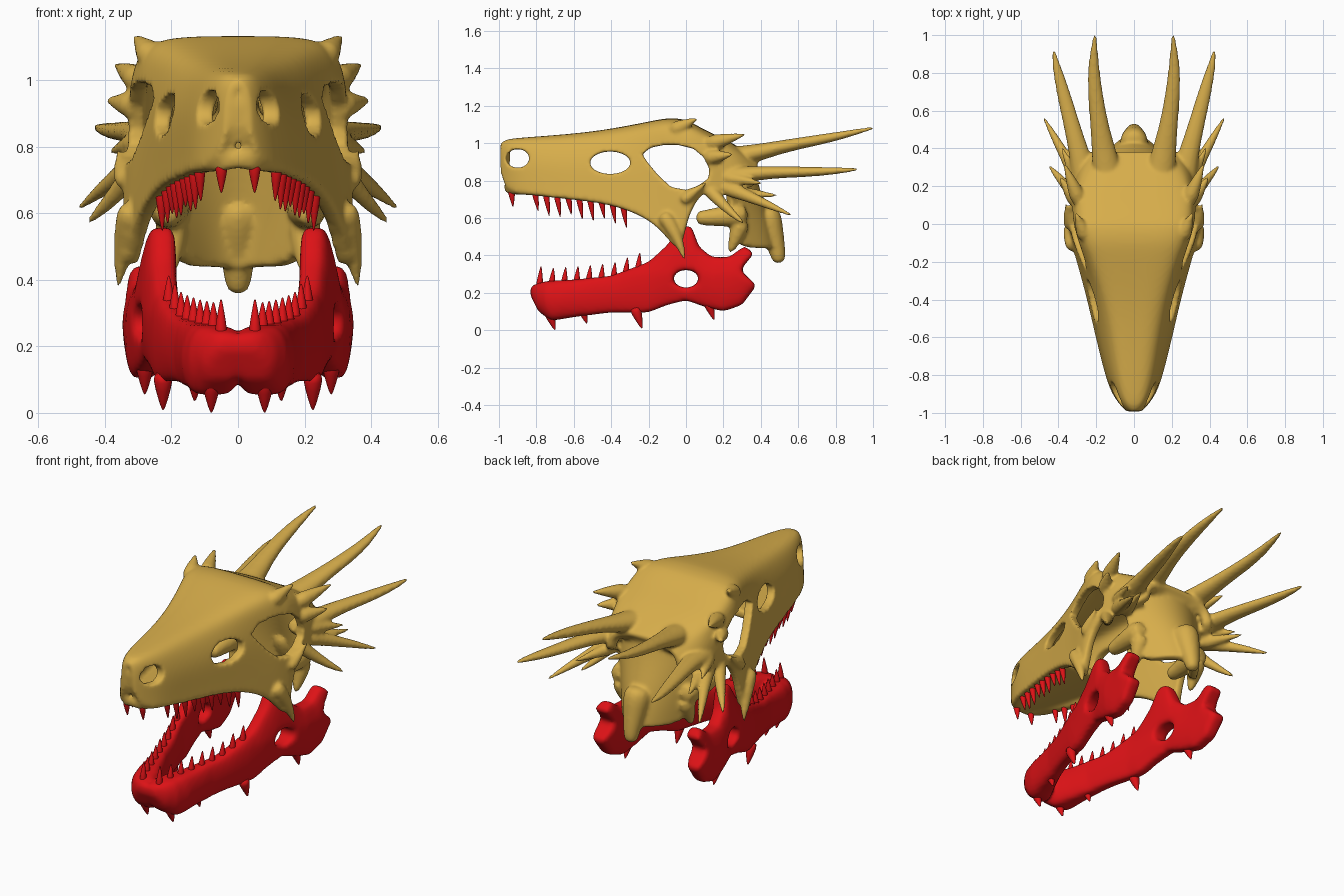
import bpy, bmesh, math
from mathutils import Vector

if "Cube" in bpy.data.objects:
    bpy.data.objects.remove(bpy.data.objects["Cube"])


def material(name, col):
    m = bpy.data.materials.new(name)
    m.diffuse_color = (*col, 1)
    m.use_nodes = True
    m.node_tree.nodes["Principled BSDF"].inputs["Base Color"].default_value = m.diffuse_color
    return m


BONE = material("bone", (0.68, 0.42, 0.07))
RED = material("red", (0.72, 0.006, 0.008))


def lerp(table, y):
    """Interpolate rows (y, a, b, ...) at y."""
    if y <= table[0][0]:
        return table[0][1:]
    for p, q in zip(table, table[1:]):
        if y <= q[0]:
            t = (y - p[0]) / (q[0] - p[0])
            return [a + (b - a) * t for a, b in zip(p[1:], q[1:])]
    return table[-1][1:]


def add_object(name, bm, mat):
    me = bpy.data.meshes.new(name)
    bm.to_mesh(me)
    bm.free()
    me.materials.append(mat)
    for p in me.polygons:
        p.use_smooth = True
    ob = bpy.data.objects.new(name, me)
    bpy.context.collection.objects.link(ob)
    return ob


def mod(ob, kind, **props):
    m = ob.modifiers.new(kind.title(), kind)
    for k, v in props.items():
        setattr(m, k, v)
    return m


def bake(ob, *parts):
    """Apply the modifier stack, absorbing the evaluated meshes of other parts."""
    dg = bpy.context.evaluated_depsgraph_get()
    bm = bmesh.new()
    for o in (ob, *parts):
        me = bpy.data.meshes.new_from_object(o.evaluated_get(dg))
        bm.from_mesh(me)
        bpy.data.meshes.remove(me)
    ob.modifiers.clear()
    bm.to_mesh(ob.data)
    bm.free()
    for p in ob.data.polygons:
        p.use_smooth = True
        p.material_index = 0
    for o in parts:
        bpy.data.objects.remove(o)


def sheet(bm, rows):
    vs = [[bm.verts.new(p) for p in r] for r in rows]
    for a, b in zip(vs, vs[1:]):
        for i in range(len(a) - 1):
            bm.faces.new((a[i], a[i + 1], b[i + 1], b[i]))


def prism(name, outlines, x0, x1, mat):
    """Extrude (y, z) outlines along x."""
    bm = bmesh.new()
    for pts in outlines:
        a = [bm.verts.new((x0, y, z)) for y, z in pts]
        b = [bm.verts.new((x1, y, z)) for y, z in pts]
        bm.faces.new(a)
        bm.faces.new(b[::-1])
        for i in range(len(a)):
            j = (i + 1) % len(a)
            bm.faces.new((a[j], a[i], b[i], b[j]))
    bmesh.ops.recalc_face_normals(bm, faces=bm.faces)
    return add_object(name, bm, mat)


def ellipse(y, z, ry, rz, n=28):
    return [(y + ry * math.cos(2 * math.pi * i / n), z + rz * math.sin(2 * math.pi * i / n)) for i in range(n)]


def spikes(name, paths, mat, n=8, wide=1.0, mirror=True, sub=1):
    """Tapered tubes through points (x, y, z, radius)."""
    bm = bmesh.new()
    for path in paths:
        pts = [Vector(p[:3]) for p in path]
        rings = []
        for i, p in enumerate(pts):
            d = pts[min(i + 1, len(pts) - 1)] - pts[max(i - 1, 0)]
            q = d.to_track_quat('Z', 'Y')
            r = path[i][3]
            rings.append([bm.verts.new(p + q @ Vector((wide * r * math.cos(2 * math.pi * k / n),
                                                       r * math.sin(2 * math.pi * k / n), 0))) for k in range(n)])
        for a, b in zip(rings, rings[1:]):
            for k in range(n):
                bm.faces.new((a[k], a[(k + 1) % n], b[(k + 1) % n], b[k]))
        bm.faces.new(rings[0][::-1])
        bm.faces.new(rings[-1])
    ob = add_object(name, bm, mat)
    if mirror:
        mod(ob, 'MIRROR', use_mirror_merge=False)
    mod(ob, 'SUBSURF', levels=sub, render_levels=sub)
    return ob


def thorn(base, tip, r, end=.002):
    b, t = Vector(base), Vector(tip)
    return [(*b, r), (*b.lerp(t, .5), r * .62), (*b.lerp(t, .9), max(end, r * .22)), (*t, end)]


# Cranium shell: y, top z, bottom z, half widths at top / middle / bottom
SK = [(-1.0, .99, .85, .015, .03, .03), (-.97, 1.02, .75, .05, .065, .065),
      (-.9, 1.027, .73, .075, .11, .12), (-.8, 1.035, .72, .095, .145, .155),
      (-.6, 1.05, .70, .12, .185, .205), (-.4, 1.075, .675, .16, .23, .25),
      (-.2, 1.115, .60, .23, .275, .305), (-.1, 1.135, .49, .275, .315, .335),
      (-.03, 1.13, .40, .295, .335, .355), (.01, 1.122, .62, .30, .34, .345),
      (.1, 1.07, .76, .295, .335, .335), (.2, 1.025, .74, .28, .32, .325),
      (.3, .97, .74, .24, .30, .30), (.39, .915, .78, .13, .21, .23)]
bm = bmesh.new()
rows = []
for y, zt, zb, wt, wm, wb in SK:
    h = zt - zb
    half = [(wb, zb), ((wm + wb) / 2, zt - .75 * h), (wm, zt - .45 * h), ((wt + wm) / 2, zt - .2 * h),
            (wt, zt - .02), (wt * .6, zt)]
    rows.append([(-x, y, z) for x, z in half] + [(0, y, zt)] + [(x, y, z) for x, z in half[::-1]])
sheet(bm, rows)
# Palate
sheet(bm, [[(k * r[5] * .9, r[0], .79 - .02 * abs(k)) for k in (-1, -.5, 0, .5, 1)] for r in SK[1:6]])
# Occipital plate: z, y at the middle, half width, forward sweep of the sides
sheet(bm, [[(k * w, y - f * k * k, z) for k in (-1, -.67, -.33, 0, .33, .67, 1)]
           for z, y, w, f in [(.91, .36, .25, .1), (.82, .38, .28, .15), (.7, .42, .26, .18),
                              (.58, .46, .23, .2), (.44, .485, .2, .2)]])
skull = add_object("skull", bm, BONE)

# Openings: nostril, cheek window and eye socket
cutter = prism("opening_cutter", [
    ellipse(-.9, .918, .062, .05), ellipse(-.405, .895, .108, .06),
    [(-.235, .94), (-.19, .975), (-.12, .99), (-.04, .99), (.04, .97), (.1, .92), (.125, .86), (.12, .81),
     (.06, .77), (0, .75), (-.08, .765), (-.15, .83), (-.2, .89)]], -.6, .6, BONE)
cutter.hide_render = True
mod(skull, 'SUBSURF', levels=2, render_levels=2)
mod(skull, 'SOLIDIFY', thickness=.05, offset=-1)
mod(skull, 'REMESH', mode='VOXEL', voxel_size=.013)
mod(skull, 'BOOLEAN', operation='DIFFERENCE', object=cutter, solver='EXACT')

# Long crown horns
horns = spikes("crown_horns", [
    [(.12, .1, .92, .06), (.145, .3, .925, .06), (.18, .5, .98, .036), (.208, .7, 1.015, .031),
     (.215, .85, 1.045, .022), (.209, .95, 1.07, .013), (.207, 1.012, 1.082, .007)],
    [(.25, .12, .82, .055), (.265, .28, .83, .05), (.31, .45, .845, .035), (.36, .64, .845, .03),
     (.402, .8, .852, .021), (.422, .89, .858, .011), (.426, .925, .86, .007)]], BONE, 10, 1.4)
# Side horns, brow spikes and cheek prongs
E = .008
sides = spikes("side_spikes", [
    [(.27, .16, .78, .055), (.33, .3, .73, .038), (.41, .44, .67, .026), (.46, .53, .63, .013), (.483, .573, .61, E)],
    [(.28, .1, .78, .05), (.33, .17, .7, .036), (.4, .25, .62, .024), (.458, .317, .565, E)],
    thorn((.26, .22, .74), (.36, .49, .72), .05, E),
    thorn((.28, .18, .82), (.385, .41, .785), .05, E),
    thorn((.25, -.08, 1.06), (.31, .06, 1.132), .06, E),
    thorn((.28, .1, .99), (.37, .32, 1.048), .06, E),
    thorn((.29, .1, .92), (.395, .25, .94), .06, E),
    thorn((.335, -.03, .68), (.362, .11, .79), .045, E),
    [(.315, -.13, .63, .05), (.332, -.08, .56, .045), (.347, -.035, .47, .03), (.362, -.005, .37, E)]], BONE)
# Jaw-joint prongs below the occiput, with the snout tip filled in
joints = spikes("joint_prongs", [
    [(.2, .34, .62, .075), (.21, .22, .61, .065), (.21, .1, .6, .045), (.21, .05, .6, .04)],
    [(.2, .3, .6, .07), (.2, .27, .5, .045), (.2, .23, .405, .012)],
    [(.01, -.965, .74, .03), (.01, -.968, .85, .035), (.01, -.965, 1.0, .03)]], BONE)
knob = spikes("occipital_knob", [[(0, .42, .66, .09), (0, .46, .52, .065), (0, .49, .42, .045), (0, .5, .355, .035)]],
              BONE, 12, mirror=False, sub=2)
bake(skull, horns, sides, joints, knob)
bpy.data.objects.remove(cutter)
mod(skull, 'REMESH', mode='VOXEL', voxel_size=.0095)
mod(skull, 'SMOOTH', factor=.5, iterations=6)
bake(skull)

# Upper teeth
teeth = [thorn((.05, -.935, .76), (.05, -.925, .66), .026)]
for i in range(9):
    y = -.81 + i * .059
    zb, w = lerp(SK, y)[1], lerp(SK, y)[4]
    teeth.append(thorn((w - .035, y, zb + .03), (w - .04, y + .02, zb - (.105 if i % 3 else .085)), .024))
spikes("upper_teeth", teeth, RED)

# Lower jaw: flat profile, then bent into its V plan (y, centre x, half thickness)
PLAN = [(-.835, .02, .04), (-.8, .045, .065), (-.75, .065, .08), (-.68, .085, .08), (-.6, .11, .065),
        (-.5, .14, .05), (-.25, .21, .045), (0, .255, .05), (.15, .28, .055), (.37, .30, .05)]
TOP = [(-.838, .2), (-.825, .24), (-.75, .262), (-.6, .27), (-.4, .29), (-.2, .365), (-.1, .455), (-.03, .56),
       (.03, .555), (.07, .445), (.14, .39), (.23, .39), (.315, .452), (.362, .408), (.29, .32)]
BOT = [(.378, .24), (.3, .135), (.2, .1), (.1, .125), (0, .16), (-.1, .135), (-.2, .095), (-.4, .095),
       (-.6, .07), (-.72, .05), (-.79, .1)]
jaw = prism("lower_jaw", [TOP + BOT], -.05, .05, RED)
cutter = prism("jaw_cutter", [ellipse(0, .275, .07, .048)], -.2, .2, RED)
cutter.hide_render = True
mod(jaw, 'BOOLEAN', operation='DIFFERENCE', object=cutter, solver='EXACT')
mod(jaw, 'REMESH', mode='VOXEL', voxel_size=.012)
mod(jaw, 'SMOOTH', factor=.5, iterations=14)
bake(jaw)
bpy.data.objects.remove(cutter)
for v in jaw.data.vertices:
    y, z = v.co.y, v.co.z
    cx, ht = lerp(PLAN, y)
    lo, hi = lerp(BOT[::-1], y)[0], lerp(TOP[:13], y)[0]
    t = max(-1, min(1, (2 * z - lo - hi) / (hi - lo)))
    v.co.x = max(-.005, cx + v.co.x * ht / .05 * math.sqrt(1 - .65 * t * t) * 1.05 - .1 * max(0, z - .3))
mod(jaw, 'MIRROR', use_mirror_merge=False)
mod(jaw, 'REMESH', mode='VOXEL', voxel_size=.012)
mod(jaw, 'SMOOTH', factor=.5, iterations=4)
bake(jaw)

# Lower teeth and chin spikes
teeth = []
for i in range(9):
    y = -.785 + i * .066
    z, x = lerp(TOP, y)[0], lerp(PLAN, y)[0]
    teeth.append(thorn((x, y, z - .04), (x, y + .01, z + (.09 if i == 0 else .07)), .026))
spikes("lower_teeth", teeth, RED)
spikes("chin_spikes", [thorn((x, y - .04, z + .12), (x, y, z), .04) for x, y, z in
                       [(.08, -.7, .0), (.13, -.53, .035), (.225, -.235, .008), (.28, .15, .055)]], RED)
